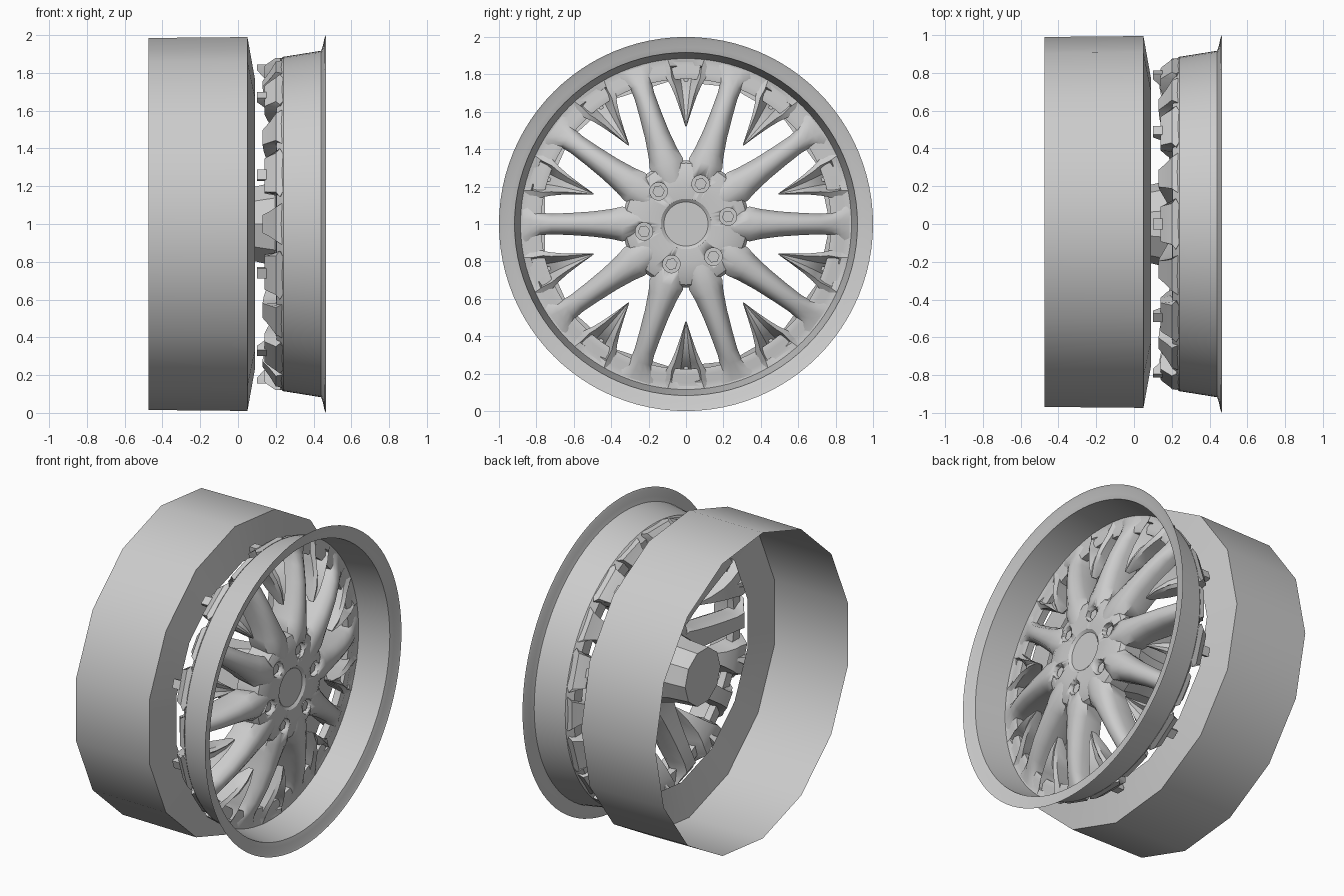
import bpy, bmesh
from math import cos, sin, pi, radians

cube = bpy.data.objects.get("Cube")
if cube:
    bpy.data.objects.remove(cube)

metal = bpy.data.materials.new("grey metal")
metal.use_nodes = True
metal.diffuse_color = (0.6, 0.6, 0.6, 1)
metal.node_tree.nodes["Principled BSDF"].inputs["Base Color"].default_value = (0.6, 0.6, 0.6, 1)


def place(x, r, a, t=0.0):
    """Point at axial x, radius r, angle a and sideways offset t."""
    return (x, r * cos(a) - t * sin(a), 1 + r * sin(a) + t * cos(a))


def finish(bm, name, angle=30):
    bmesh.ops.remove_doubles(bm, verts=bm.verts, dist=1e-5)
    bmesh.ops.recalc_face_normals(bm, faces=bm.faces)
    mesh = bpy.data.meshes.new(name)
    bm.to_mesh(mesh)
    bm.free()
    mesh.materials.append(metal)
    ob = bpy.data.objects.new(name, mesh)
    bpy.context.collection.objects.link(ob)
    bpy.ops.object.select_all(action="DESELECT")
    ob.select_set(True)
    bpy.context.view_layer.objects.active = ob
    bpy.ops.object.shade_smooth_by_angle(angle=radians(angle))
    return ob


def revolve(name, profile, sides, closed=False):
    """Spin (x, r) points round the wheel axis."""
    bm = bmesh.new()
    rings = [[bm.verts.new(place(x, r, 2 * pi * i / sides)) for x, r in profile]
             for i in range(sides)]
    n = len(profile)
    for i in range(sides):
        a, b = rings[i], rings[(i + 1) % sides]
        for j in range(n if closed else n - 1):
            k = (j + 1) % n
            bm.faces.new((a[j], b[j], b[k], a[k]))
    return finish(bm, name)


def radial_loft(name, stations, section, angles, smooth=30):
    """Loft a cross-section along the radius and repeat it at each angle."""
    bm = bmesh.new()
    for a in angles:
        loops = [[bm.verts.new(place(x, r, a, t)) for t, x in section(w, f, b, d)]
                 for r, w, f, b, d in stations]
        n = len(loops[0])
        for p, q in zip(loops, loops[1:]):
            for j in range(n):
                k = (j + 1) % n
                bm.faces.new((p[j], p[k], q[k], q[j]))
        bm.faces.new(loops[0])
        bm.faces.new(loops[-1])
    return finish(bm, name, smooth)


def prisms(name, radius, sides, back, front, circle, angles):
    """Axial pegs spaced round a bolt circle."""
    bm = bmesh.new()
    for a in angles:
        ends = []
        for x in (back, front):
            ends.append([bm.verts.new(place(x, circle + radius * cos(2 * pi * i / sides), a,
                                            radius * sin(2 * pi * i / sides)))
                         for i in range(sides)])
        for i in range(sides):
            k = (i + 1) % sides
            bm.faces.new((ends[0][i], ends[0][k], ends[1][k], ends[1][i]))
        bm.faces.new(ends[0])
        bm.faces.new(ends[1])
    return finish(bm, name)


def ridged(w, f, b, d):
    # bevelled bar with a narrow crown and slimmer back
    return [(-0.8 * w, b), (-w, f - d), (-0.65 * w, f - 0.25 * d), (-0.25 * w, f),
            (0.25 * w, f), (0.65 * w, f - 0.25 * d), (w, f - d), (0.8 * w, b)]


def grooved(w, f, b, d):
    # bar with raised edges and a sunken middle
    return [(-0.8 * w, b), (-w, f - 0.02), (-0.72 * w, f), (-0.28 * w, f - d),
            (0.28 * w, f - d), (0.72 * w, f), (w, f - 0.02), (0.8 * w, b)]


def boxed(w, f, b, d):
    return [(-w, b), (-w, f), (w, f), (w, b)]


spoke_angles = [2 * pi * i / 10 for i in range(10)]
fork_angles = [a + pi / 10 for a in spoke_angles]
bolt_angles = [radians(10 + 60 * i) for i in range(6)]

# Coarse rear barrel with its inward flange
revolve("rear_barrel", [(-0.475, 0.99), (0.05, 0.995), (0.09, 0.77)], 15)

# Smooth outer lip
revolve("outer_lip", [(0.24, 0.885), (0.44, 0.917), (0.45, 0.945),
                      (0.458, 0.985), (0.465, 1.0)], 96)

# Ring that carries the spoke ends
revolve("face_ring", [(0.24, 0.887), (0.235, 0.85), (0.25, 0.81), (0.245, 0.775),
                      (0.20, 0.775), (0.205, 0.85)], 96, closed=True)

# Hub plate with a shallow centre dish
hub = revolve("hub_plate", [(0.375, 0), (0.375, 0.118), (0.388, 0.135), (0.392, 0.2),
                            (0.385, 0.28), (0.365, 0.325), (0.34, 0.34),
                            (0.22, 0.335), (0.19, 0.2), (0.19, 0)], 80)

# Hub boss behind the plate
revolve("hub_boss", [(0.22, 0.24), (0.02, 0.19), (-0.12, 0.18), (-0.12, 0)], 10)

# Ten arched spokes: radius, half width, front, back, bevel depth
spokes = radial_loft("spokes", [
    (0.17, 0.045, 0.380, 0.22, 0.02), (0.26, 0.075, 0.393, 0.22, 0.03),
    (0.34, 0.093, 0.390, 0.21, 0.05), (0.40, 0.080, 0.382, 0.20, 0.06),
    (0.50, 0.067, 0.365, 0.18, 0.06), (0.62, 0.059, 0.338, 0.155, 0.06),
    (0.72, 0.055, 0.305, 0.135, 0.05), (0.78, 0.060, 0.280, 0.13, 0.04),
    (0.83, 0.085, 0.255, 0.17, 0.02), (0.875, 0.11, 0.242, 0.20, 0.01)],
    ridged, spoke_angles, 40)

# Pointed forks between the spokes
radial_loft("forks", [
    (0.52, 0.003, 0.325, 0.29, 0.0), (0.60, 0.028, 0.325, 0.22, 0.012),
    (0.68, 0.056, 0.310, 0.17, 0.03), (0.74, 0.082, 0.290, 0.15, 0.06),
    (0.78, 0.105, 0.275, 0.14, 0.10), (0.835, 0.115, 0.255, 0.14, 0.10),
    (0.845, 0.120, 0.250, 0.15, 0.02), (0.88, 0.135, 0.242, 0.20, 0.0)],
    grooved, fork_angles)

# Pegs on the back of the forks
radial_loft("fork_pegs", [(0.76, 0.008, 0.2, 0.15, 0), (0.815, 0.025, 0.2, 0.1, 0),
                          (0.845, 0.028, 0.2, 0.1, 0)], boxed, fork_angles)

# Bolt holes cut through plate and spokes, with hexagonal bolts inside
cutter = prisms("bolt_hole_cutter", 0.047, 24, 0.345, 0.5, 0.228, bolt_angles)
cutter.hide_render = True
cutter.hide_viewport = True
for ob in (hub, spokes):
    cut = ob.modifiers.new("bolt_holes", "BOOLEAN")
    cut.operation = "DIFFERENCE"
    cut.solver = "EXACT"
    cut.use_self = True
    cut.object = cutter
prisms("bolts", 0.033, 6, 0.33, 0.372, 0.228, bolt_angles)
